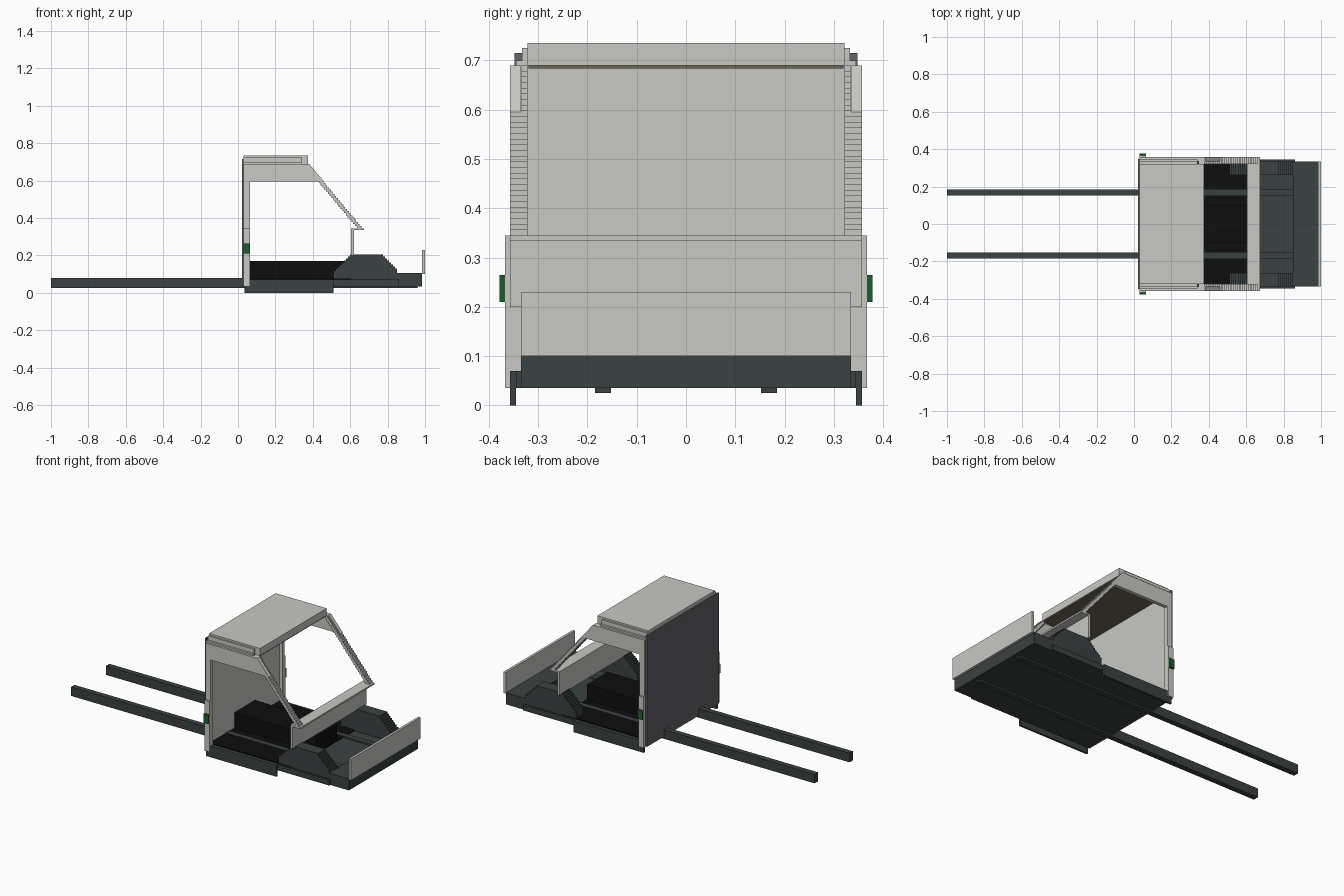
import bpy, bmesh

cube = bpy.data.objects.get("Cube")
if cube:
    bpy.data.objects.remove(cube, do_unlink=True)


def material(name, hex_code):
    srgb = [int(hex_code[i:i + 2], 16) / 255 for i in (0, 2, 4)]
    col = [c / 12.92 if c <= 0.04045 else ((c + 0.055) / 1.055) ** 2.4 for c in srgb] + [1]
    m = bpy.data.materials.new(name)
    m.use_nodes = True
    m.diffuse_color = col
    m.node_tree.nodes["Principled BSDF"].inputs["Base Color"].default_value = col
    return m


LIGHT = material("light_grey", "c8c8c4")
SLATE = material("dark_slate", "3b4141")
BLACK = material("black", "0e0e0e")
GREEN = material("green", "1f5c2f")
PANEL = material("mid_grey", "64646a")
LINING = material("olive_brown", "6a6552")


def prism(name, mat, profile, y0, y1):
    """Extrude an x-z outline from y0 to y1."""
    bm = bmesh.new()
    face = bm.faces.new([bm.verts.new((x, y0, z)) for x, z in profile])
    side = bmesh.ops.extrude_face_region(bm, geom=[face])["geom"]
    bmesh.ops.translate(bm, vec=(0, y1 - y0, 0),
                        verts=[v for v in side if isinstance(v, bmesh.types.BMVert)])
    bmesh.ops.recalc_face_normals(bm, faces=bm.faces)
    me = bpy.data.meshes.new(name)
    bm.to_mesh(me)
    bm.free()
    me.materials.append(mat)
    ob = bpy.data.objects.new(name, me)
    bpy.context.collection.objects.link(ob)
    return ob


def box(name, mat, x0, x1, y0, y1, z0, z1):
    return prism(name, mat, [(x0, z0), (x1, z0), (x1, z1), (x0, z1)], y0, y1)


def pair(make, name, mat, *args):
    """Build a part on the +y side and its mirror on the -y side."""
    for label, s in (("far_", 1), ("near_", -1)):
        if make is box:
            x0, x1, y0, y1, z0, z1 = args
            box(label + name, mat, x0, x1, s * y0, s * y1, z0, z1)
        else:
            profile, y0, y1 = args
            prism(label + name, mat, profile, s * y0, s * y1)


def stairs(a, b, n):
    """Stepped line from a to b: run, then rise."""
    pts = []
    for i in range(n):
        xa, xb = (a[0] + (b[0] - a[0]) * k / n for k in (i, i + 1))
        za, zb = (a[1] + (b[1] - a[1]) * k / n for k in (i, i + 1))
        pts += [(xa, za), (xb, za)] if i == 0 else [(xb, za)]
        pts.append((xb, zb))
    return pts


# Chassis
pair(box, "chassis_rail", SLATE, -1, 0.96, 0.152, 0.185, 0.025, 0.08)
box("floor_pan", SLATE, 0.03, 0.86, -0.345, 0.345, 0.035, 0.07)
pair(box, "side_skirt", SLATE, 0.035, 0.51, 0.345, 0.357, 0, 0.07)
box("front_bumper", SLATE, 0.85, 0.985, -0.335, 0.335, 0.035, 0.105)
box("front_plate", LIGHT, 0.985, 1.0, -0.335, 0.335, 0.1, 0.23)

# Wheel arches with stepped slopes
arch = [(0.51, 0.07)] + stairs((0.51, 0.12), (0.6, 0.205), 8)
arch += stairs((0.765, 0.205), (0.85, 0.12), 8) + [(0.85, 0.07)]
pair(prism, "wheel_arch", SLATE, arch, 0.262, 0.335)

# Cab interior
box("cab_carpet", BLACK, 0.045, 0.605, -0.335, 0.335, 0.07, 0.076)
box("engine_cover", BLACK, 0.045, 0.6, -0.1, 0.1, 0.07, 0.17)

# Rear of cab
box("back_wall", LIGHT, 0.03, 0.045, -0.345, 0.345, 0.07, 0.7)
box("rear_panel", PANEL, 0.021, 0.03, -0.348, 0.348, 0.037, 0.715)
pair(box, "rear_pillar", LIGHT, 0.03, 0.065, 0.335, 0.357, 0.035, 0.6)
pair(box, "pillar_pad", LIGHT, 0.03, 0.065, 0.357, 0.367, 0.035, 0.345)
pair(box, "side_marker", GREEN, 0.03, 0.065, 0.367, 0.378, 0.21, 0.265)

# Roof
box("roof", LIGHT, 0.03, 0.375, -0.322, 0.322, 0.69, 0.735)
box("roof_lining", LINING, 0.046, 0.37, -0.32, 0.32, 0.684, 0.69)
pair(box, "roof_upper_step", LIGHT, 0.03, 0.34, 0.322, 0.333, 0.69, 0.725)
pair(box, "roof_lower_step", LIGHT, 0.03, 0.34, 0.333, 0.345, 0.69, 0.7)

# Door header and stepped windscreen pillar
header = [(0.03, 0.595), (0.43, 0.595), (0.46, 0.595), (0.38, 0.69), (0.03, 0.69)]
pair(prism, "door_header", LIGHT, header, 0.335, 0.357)
pillar = stairs((0.67, 0.345), (0.38, 0.69), 30)
pillar += stairs((0.345, 0.69), (0.635, 0.345), 30)
pair(prism, "windscreen_pillar", LIGHT, pillar, 0.322, 0.357)

# Cab front
box("cowl", LIGHT, 0.605, 0.673, -0.357, 0.357, 0.335, 0.345)
box("cab_front_panel", LIGHT, 0.605, 0.62, -0.357, 0.357, 0.2, 0.34)
